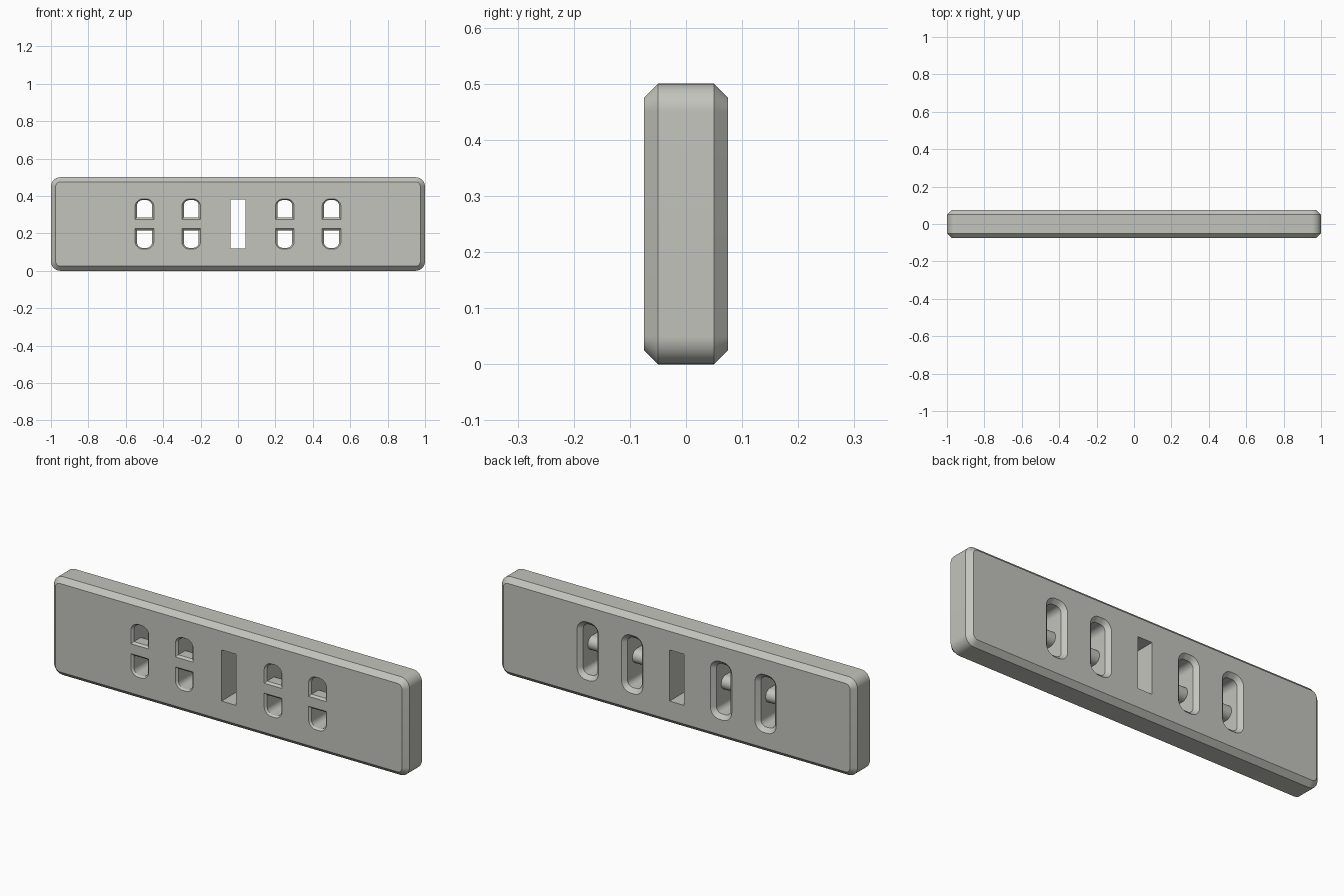
import bpy, bmesh, math

if "Cube" in bpy.data.objects:
    bpy.data.objects.remove(bpy.data.objects["Cube"])

SEG = 12          # segments per rounded corner
MID_Z = 0.25      # height of the plate's centre line

grey = bpy.data.materials.new("warm grey")
grey.diffuse_color = (0.55, 0.55, 0.51, 1)
grey.use_nodes = True
grey.node_tree.nodes["Principled BSDF"].inputs["Base Color"].default_value = grey.diffuse_color


def rounded_rect(w, h, r):
    """Outline of a rounded rectangle in x/z, centred on the origin."""
    if r == 0:
        return [(w/2, h/2), (-w/2, h/2), (-w/2, -h/2), (w/2, -h/2)]
    pts = []
    for i, (sx, sz) in enumerate([(1, 1), (-1, 1), (-1, -1), (1, -1)]):
        for k in range(SEG + 1):
            a = math.pi / 2 * (i + k / SEG)
            pts.append((sx * (w/2 - r) + r * math.cos(a),
                        sz * (h/2 - r) + r * math.sin(a)))
    return pts


def finish(name, bm):
    bmesh.ops.recalc_face_normals(bm, faces=bm.faces)
    me = bpy.data.meshes.new(name)
    bm.to_mesh(me)
    bm.free()
    me.materials.append(grey)
    ob = bpy.data.objects.new(name, me)
    bpy.context.collection.objects.link(ob)
    return ob


def loft(name, x, sections):
    """Join rounded rectangles (y, width, height, radius) along y."""
    bm = bmesh.new()
    rings = [[bm.verts.new((x + px, y, MID_Z + pz)) for px, pz in rounded_rect(w, h, r)]
             for y, w, h, r in sections]
    for a, b in zip(rings, rings[1:]):
        for i in range(len(a)):
            j = (i + 1) % len(a)
            bm.faces.new((a[i], a[j], b[j], b[i]))
    bm.faces.new(rings[0])
    bm.faces.new(rings[-1])
    return finish(name, bm)


def bar(x):
    """Crossbar: chamfered front edges, rounded back."""
    prof = [(-0.12, 0.025), (-0.12, -0.025), (-0.075, -0.025), (-0.065, -0.035)]
    for k in range(2 * SEG + 1):
        a = -math.pi / 2 + math.pi * k / (2 * SEG)
        prof.append((-0.018 + 0.035 * math.cos(a), 0.035 * math.sin(a)))
    prof += [(-0.065, 0.035), (-0.075, 0.025)]
    bm = bmesh.new()
    face = bm.faces.new([bm.verts.new((x - 0.09, y, MID_Z + z)) for y, z in prof])
    ext = bmesh.ops.extrude_face_region(bm, geom=[face])["geom"]
    bmesh.ops.translate(bm, vec=(0.18, 0, 0),
                        verts=[v for v in ext if isinstance(v, bmesh.types.BMVert)])
    return finish("crossbar_helper", bm)


def subtract(target, cutter):
    mod = target.modifiers.new("cut", 'BOOLEAN')
    mod.operation, mod.solver, mod.object = 'DIFFERENCE', 'EXACT', cutter
    bpy.context.view_layer.objects.active = target
    bpy.ops.object.modifier_apply(modifier=mod.name)
    bpy.data.objects.remove(cutter)


# Plate with rounded corners and chamfered front and back rims
plate = loft("plate", 0, [(-0.075, 1.95, 0.45, 0.025), (-0.05, 2, 0.5, 0.05),
                          (0.05, 2, 0.5, 0.05), (0.075, 1.95, 0.45, 0.025)])

# Central rectangular opening
subtract(plate, loft("window_cutter", 0, [(-0.2, 0.08, 0.26, 0), (0.2, 0.08, 0.26, 0)]))

# Four flared slots, each leaving a crossbar behind the front face
for x in (-0.5, -0.25, 0.25, 0.5):
    slot = loft("slot_cutter", x, [
        (-0.085, 0.12, 0.28, 0.05), (-0.065, 0.08, 0.255, 0.03),
        (0.055, 0.08, 0.255, 0.03), (0.085, 0.14, 0.315, 0.06)])
    subtract(slot, bar(x))
    subtract(plate, slot)

# Smooth rounded corners, keep chamfer edges sharp
bpy.ops.object.select_all(action='DESELECT')
plate.select_set(True)
bpy.context.view_layer.objects.active = plate
bpy.ops.object.shade_smooth_by_angle(angle=math.radians(30))
